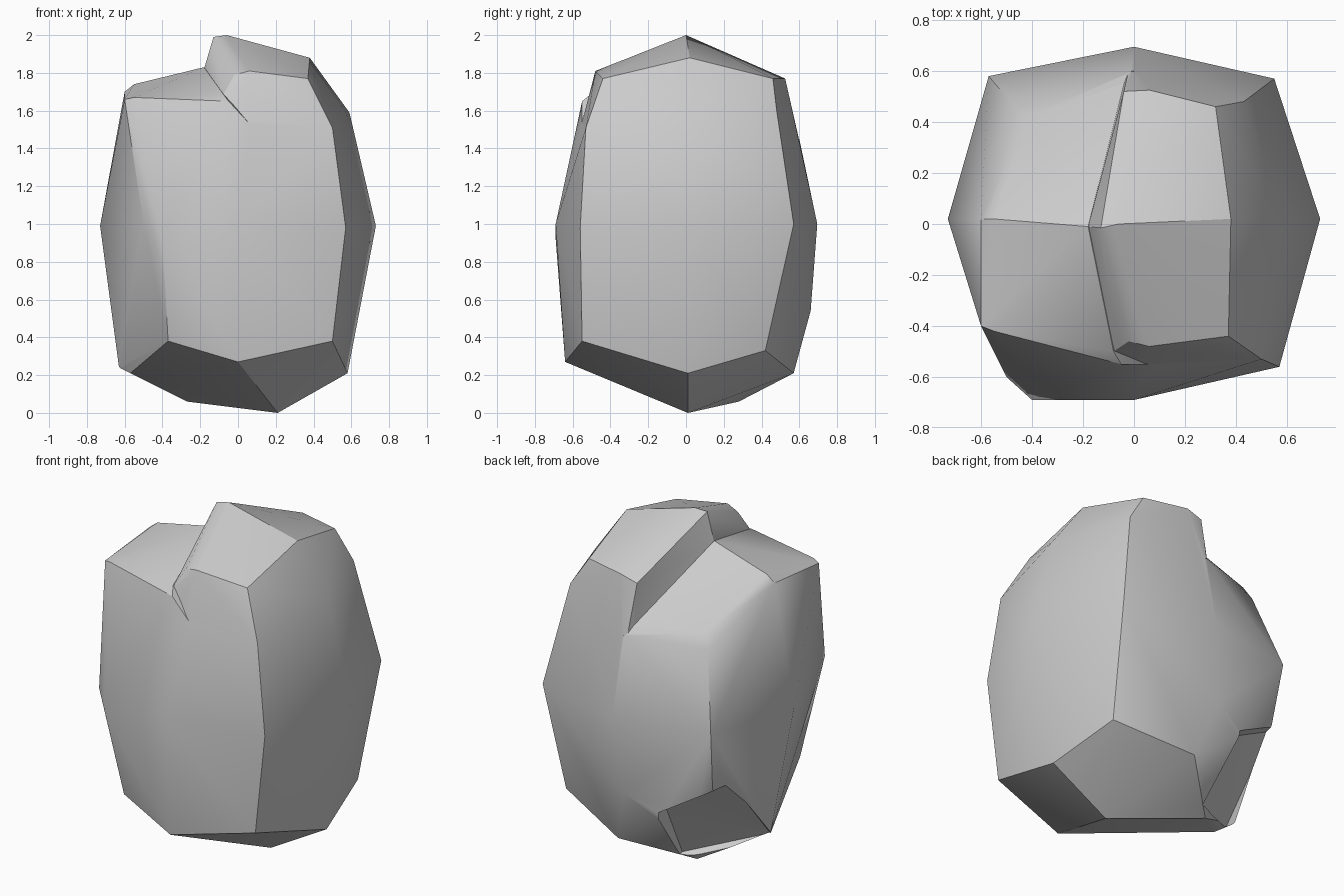
import bpy, bmesh

cube = bpy.data.objects.get("Cube")
if cube:
    bpy.data.objects.remove(cube, do_unlink=True)

stone = bpy.data.materials.new("stone grey")
stone.use_nodes = True
grey = (0.6, 0.6, 0.6, 1)
stone.diffuse_color = grey
stone.node_tree.nodes["Principled BSDF"].inputs["Base Color"].default_value = grey


def hull(name, points):
    """Faceted solid wrapped around a handful of corner points."""
    bm = bmesh.new()
    for p in points:
        bm.verts.new(p)
    res = bmesh.ops.convex_hull(bm, input=bm.verts)
    loose = {g for g in res["geom_interior"] + res["geom_unused"]
             if isinstance(g, bmesh.types.BMVert)}
    bmesh.ops.delete(bm, geom=list(loose), context="VERTS")
    bmesh.ops.recalc_face_normals(bm, faces=bm.faces)
    mesh = bpy.data.meshes.new(name)
    bm.to_mesh(mesh)
    bm.free()
    obj = bpy.data.objects.new(name, mesh)
    bpy.context.collection.objects.link(obj)
    mesh.materials.append(stone)
    return obj


def combine(target, tool, operation):
    mod = target.modifiers.new(operation.lower(), "BOOLEAN")
    mod.operation, mod.object, mod.solver = operation, tool, "EXACT"
    bpy.context.view_layer.objects.active = target
    bpy.ops.object.modifier_apply(modifier=mod.name)
    bpy.data.objects.remove(tool, do_unlink=True)


# Widest ring on the +x half, shared by both solids
waist = [(0, -.69, 1), (.57, -.56, .98), (.73, .02, .99), (.55, .57, 1), (0, .695, 1)]

# Underside corners
base = [(0, -.64, .27), (.5, -.55, .38), (.58, .01, .21), (.5, .42, .33),
        (.05, .57, .21), (-.05, .66, .54), (.21, .01, 0), (-.27, .28, .06),
        (-.57, 0, .21), (-.37, -.55, .38), (-.27, -.6, .46)]

# Low shoulder on the -x half
shoulder = [(-.73, .02, .99), (-.5, -.6, 1), (-.4, -.69, .92), (-.57, .58, 1),
            (-.6, -.4, 1.66), (-.55, -.42, 1.67), (-.6, .02, 1.7), (-.55, .02, 1.74),
            (-.18, -.01, 1.83), (-.08, -.5, 1.69), (-.05, -.55, 1.65),
            (-.46, .45, 1.43), (-.42, .42, 1.5), (-.04, .55, 1.5), (-.01, .6, 1.45),
            (-.54, .52, .64), (-.25, .6, .42), (-.63, .1, .24)]

# Raised crest on the +x half, with a steep wall towards the shoulder
crest_pts = [(-.13, -.015, 1.99), (-.06, 0, 2), (-.02, -.46, 1.79), (.06, -.48, 1.81),
             (-.04, .52, 1.74), (.06, .525, 1.77), (-.18, -.01, 1.82),
             (-.08, -.5, 1.68), (-.04, .55, 1.48), (-.01, .6, 1.44),
             (.38, .02, 1.88), (.37, -.44, 1.77), (.5, -.53, 1.51), (.59, .01, 1.59),
             (.32, .46, 1.77), (.43, .48, 1.6)]

rock = hull("rock", waist + base + shoulder)
crest = hull("crest", waist + crest_pts)
combine(rock, crest, "UNION")

# Shallow chip knocked out of the lower back corner
chip = hull("chip_cutter", [(-.6, .43, .66), (-.24, .53, .45), (-.2, .32, .1), (-.6, .06, .22),
                            (-.85, .65, .68), (-.25, .9, .47), (-.22, .8, -.1), (-.85, .1, .1)])
combine(rock, chip, "DIFFERENCE")

# Merge flat triangles, then smooth the gentle bends
bm = bmesh.new()
bm.from_mesh(rock.data)
bmesh.ops.remove_doubles(bm, verts=bm.verts, dist=.002)
bmesh.ops.dissolve_limit(bm, angle_limit=.03, verts=bm.verts, edges=bm.edges)
bm.to_mesh(rock.data)
bm.free()

bpy.ops.object.select_all(action="DESELECT")
rock.select_set(True)
bpy.context.view_layer.objects.active = rock
bpy.ops.object.shade_smooth_by_angle(angle=.5)
